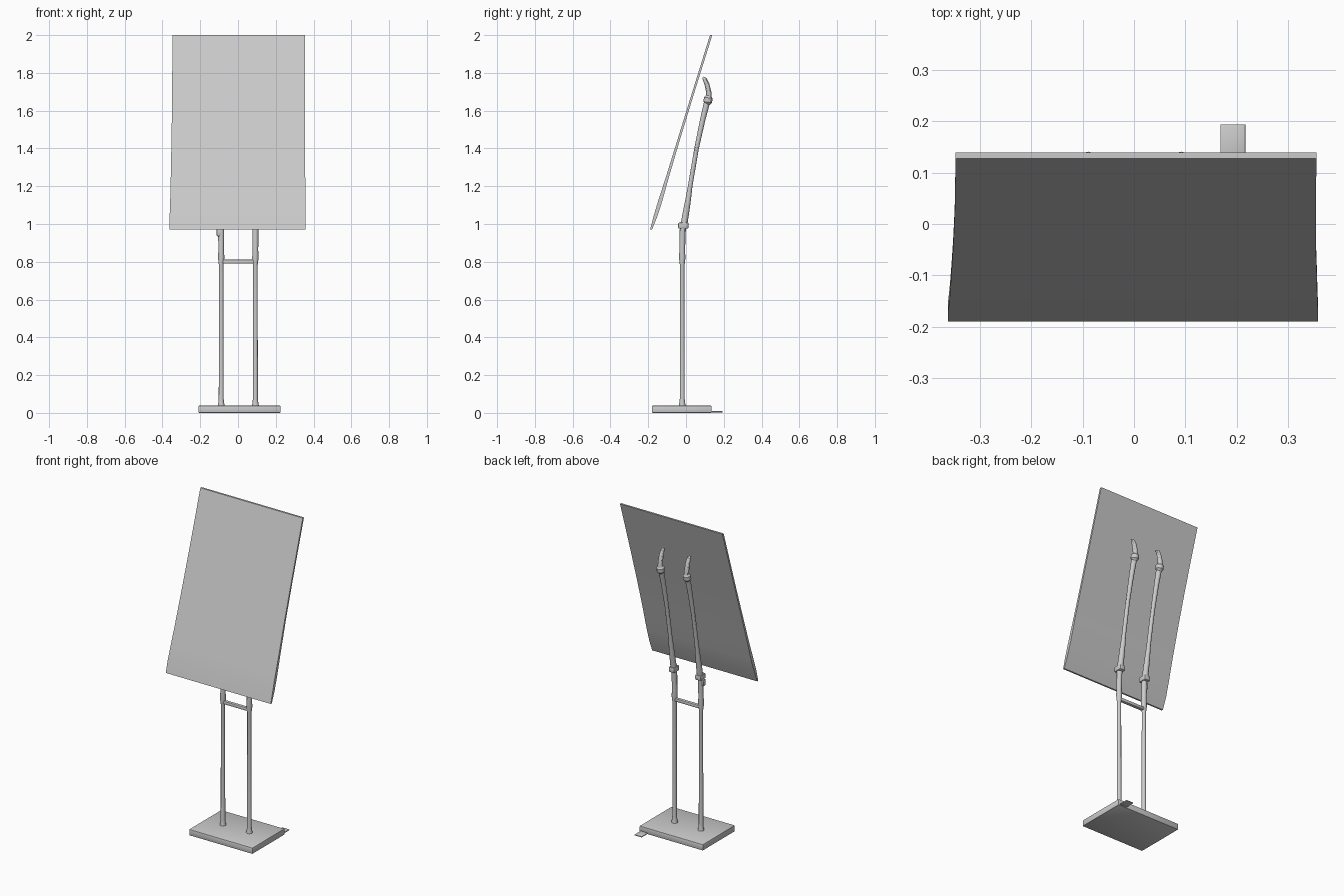
import bpy
import bmesh
from mathutils import Vector

cube = bpy.data.objects.get("Cube")
if cube:
    bpy.data.objects.remove(cube, do_unlink=True)

grey = bpy.data.materials.new("light grey")
grey.use_nodes = True
colour = (0.6, 0.6, 0.6, 1)
grey.diffuse_color = colour
grey.node_tree.nodes["Principled BSDF"].inputs["Base Color"].default_value = colour


def finish(name, bm, smooth=True):
    """Turn a bmesh into a named, coloured object."""
    bmesh.ops.recalc_face_normals(bm, faces=bm.faces)
    mesh = bpy.data.meshes.new(name)
    bm.to_mesh(mesh)
    bm.free()
    mesh.materials.append(grey)
    obj = bpy.data.objects.new(name, mesh)
    bpy.context.collection.objects.link(obj)
    if smooth:
        bpy.ops.object.select_all(action='DESELECT')
        obj.select_set(True)
        bpy.context.view_layer.objects.active = obj
        bpy.ops.object.shade_smooth_by_angle()
    return obj


def loft(name, rings):
    """Skin a row of equal rings and cap both ends."""
    bm = bmesh.new()
    rows = [[bm.verts.new(p) for p in ring] for ring in rings]
    for a, b in zip(rows, rows[1:]):
        for i in range(len(a)):
            j = (i + 1) % len(a)
            bm.faces.new((a[i], a[j], b[j], b[i]))
    bm.faces.new(rows[0])
    bm.faces.new(rows[-1])
    return finish(name, bm)


def rod(name, x, path, sides=12):
    """Upright tapered rod; path holds (y, z, radius)."""
    from math import cos, sin, tau
    rings = []
    for k, (y, z, r) in enumerate(path):
        y0, z0, _ = path[max(k - 1, 0)]
        y1, z1, _ = path[min(k + 1, len(path) - 1)]
        along = Vector((0, y1 - y0, z1 - z0)).normalized()
        across = Vector((1, 0, 0)).cross(along)
        rings.append([Vector((x, y, z)) + Vector((r * cos(tau * i / sides), 0, 0))
                      + across * (r * sin(tau * i / sides)) for i in range(sides)])
    return loft(name, rings)


def box(name, lo, hi, bevel=0.004):
    bm = bmesh.new()
    bmesh.ops.create_cube(bm, size=1)
    for v in bm.verts:
        v.co = [(a + b) / 2 + c * (b - a) for a, b, c in zip(lo, hi, v.co)]
    bmesh.ops.bevel(bm, geom=bm.edges[:], offset=bevel, segments=2,
                    affect='EDGES', profile=0.5)
    return finish(name, bm)


# Leaning display board: (z, front y, thickness, left edge, right edge)
sections = [
    (0.97, -0.190, 0.010, 0.358, -0.362),
    (1.04, -0.172, 0.020, 0.358, -0.362),
    (1.12, -0.148, 0.022, 0.357, -0.359),
    (1.25, -0.106, 0.016, 0.356, -0.356),
    (1.45, -0.044, 0.013, 0.354, -0.352),
    (1.65, 0.018, 0.012, 0.354, -0.349),
    (2.00, 0.127, 0.012, 0.355, -0.347),
]
loft("display_board", [[(r, y, z), (l, y, z), (l, y + t, z), (r, y + t, z)]
                       for z, y, t, l, r in sections])

# Base plate and the thin tab lying behind its left corner
box("base_plate", (-0.21, -0.18, 0), (0.225, 0.135, 0.038))
box("base_tab", (0.168, 0.12, 0.003), (0.217, 0.194, 0.009), 0.002)

# Lower posts, joints, upper arms and hooked tips
for side, x in (("right", -0.089), ("left", 0.092)):
    rod(side + "_post", x, [(-0.02, 0.03, 0.020), (-0.02, 0.05, 0.016),
                            (-0.02, 0.075, 0.013), (-0.02, 0.78, 0.012),
                            (-0.02, 0.82, 0.017), (-0.02, 0.86, 0.015),
                            (-0.018, 0.95, 0.016), (-0.014, 1.01, 0.016)])
    box(side + "_joint", (x - 0.020, -0.042, 0.975), (x + 0.020, 0.014, 1.008), 0.008)
    rod(side + "_arm", x, [(-0.012, 0.99, 0.018), (-0.002, 1.05, 0.017),
                           (0.010, 1.12, 0.015), (0.022, 1.20, 0.012),
                           (0.056, 1.40, 0.012), (0.088, 1.55, 0.014),
                           (0.110, 1.64, 0.016)])
    rod(side + "_knob", x, [(0.113, 1.632, 0.012), (0.115, 1.645, 0.023),
                            (0.118, 1.668, 0.023), (0.120, 1.680, 0.014)])
    rod(side + "_hook", x, [(0.122, 1.66, 0.015), (0.120, 1.70, 0.014),
                            (0.111, 1.74, 0.013), (0.099, 1.768, 0.011),
                            (0.090, 1.776, 0.006)])

# Bolt on the right post, just under the board
box("right_bolt", (-0.113, -0.034, 0.935), (-0.085, -0.010, 0.975), 0.006)

# Crossbar between the posts
box("crossbar", (-0.089, -0.031, 0.79), (0.092, -0.009, 0.811), 0.006)
